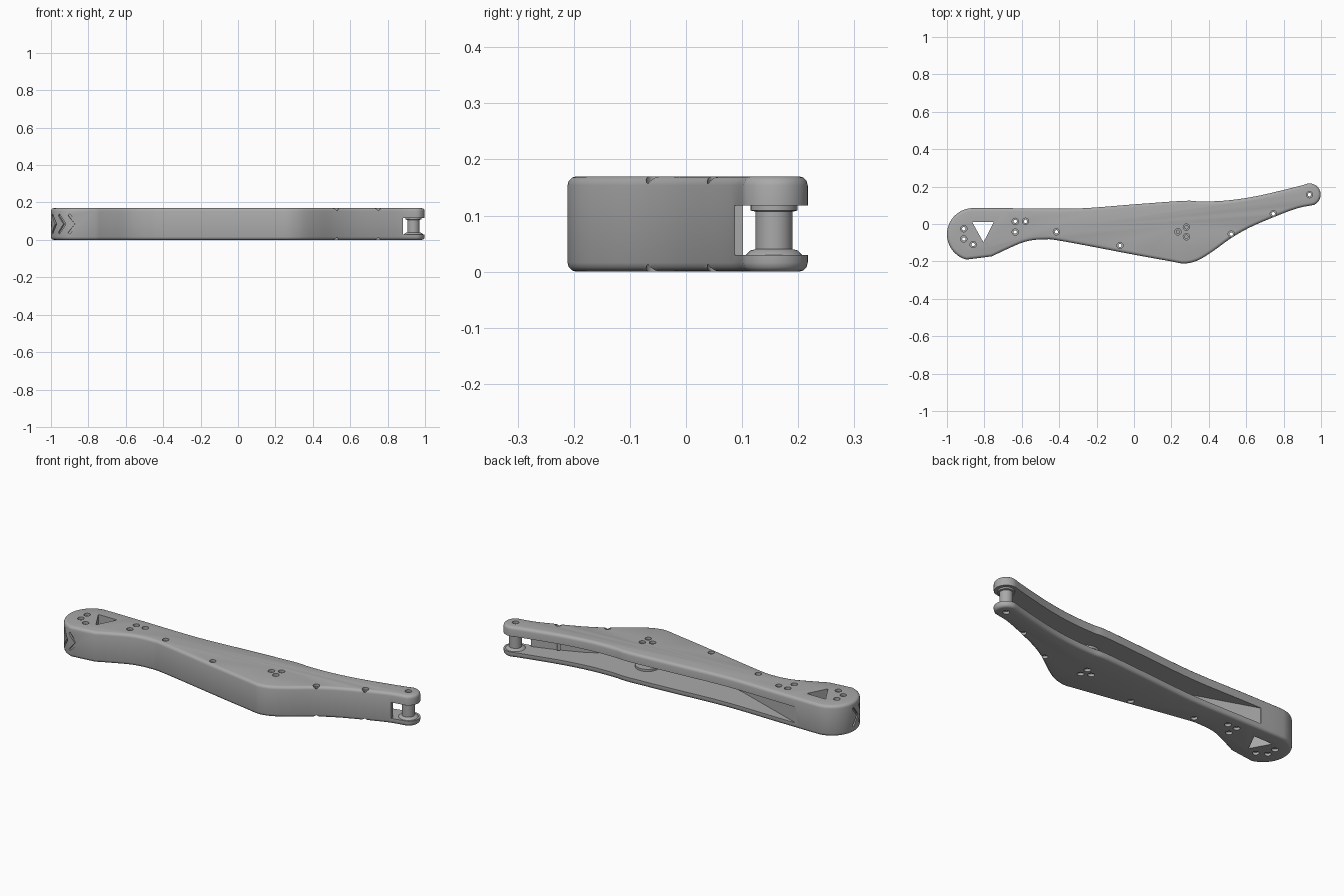
import bpy, bmesh, math
from mathutils import Matrix, Vector

cube = bpy.data.objects.get("Cube")
if cube:
    bpy.data.objects.remove(cube)

HEIGHT = 0.17
FLOOR, CEILING = 0.03, 0.118      # inner faces of the lower and upper plates
PIVOT = (0.938, 0.157)            # pin end
HUB = (-0.86, -0.055)             # rounded solid end
HUB_R = 0.14

grey = bpy.data.materials.new("satin grey")
grey.use_nodes = True
grey.diffuse_color = (0.4, 0.4, 0.4, 1)
grey.node_tree.nodes["Principled BSDF"].inputs["Base Color"].default_value = (0.4, 0.4, 0.4, 1)


def make_object(name, bm):
    bmesh.ops.recalc_face_normals(bm, faces=bm.faces)
    mesh = bpy.data.meshes.new(name)
    bm.to_mesh(mesh)
    bm.free()
    mesh.materials.append(grey)
    obj = bpy.data.objects.new(name, mesh)
    bpy.context.collection.objects.link(obj)
    return obj


def activate(obj):
    bpy.ops.object.select_all(action='DESELECT')
    obj.select_set(True)
    bpy.context.view_layer.objects.active = obj


def prism(name, points, z0, z1):
    bm = bmesh.new()
    face = bm.faces.new([bm.verts.new((x, y, z0)) for x, y in points])
    top = bmesh.ops.extrude_face_region(bm, geom=[face])["geom"]
    bmesh.ops.translate(bm, vec=(0, 0, z1 - z0),
                        verts=[v for v in top if isinstance(v, bmesh.types.BMVert)])
    return make_object(name, bm)


def lathe(name, centre, profile, segments=32):
    """Closed turned part from (radius, z) pairs, capped at both ends."""
    bm = bmesh.new()
    rings = []
    for r, z in profile:
        rings.append([bm.verts.new((centre[0] + r * math.cos(i * math.tau / segments),
                                    centre[1] + r * math.sin(i * math.tau / segments), z))
                      for i in range(segments)])
    for a, b in zip(rings, rings[1:]):
        for i in range(segments):
            j = (i + 1) % segments
            bm.faces.new((a[i], a[j], b[j], b[i]))
    bm.faces.new(rings[0])
    bm.faces.new(rings[-1])
    return make_object(name, bm)


def arc(centre, r, start, end, n):
    return [(centre[0] + r * math.cos(math.radians(start + (end - start) * i / n)),
             centre[1] + r * math.sin(math.radians(start + (end - start) * i / n)))
            for i in range(n + 1)]


def smooth_path(points, steps=5):
    """Open spline through the points."""
    pts = [Vector(p) for p in points]
    pts = [2 * pts[0] - pts[1]] + pts + [2 * pts[-1] - pts[-2]]
    out = []
    for a, b, c, d in zip(pts, pts[1:], pts[2:], pts[3:]):
        for k in range(steps):
            t = k / steps
            p = 0.5 * (2 * b + (c - a) * t + (2 * a - 5 * b + 4 * c - d) * t * t
                       + (3 * b - a - 3 * c + d) * t ** 3)
            out.append((p.x, p.y))
    return out + [tuple(pts[-2])]


def cut(target, cutter):
    cutter.hide_render = True
    activate(target)
    mod = target.modifiers.new("cut", 'BOOLEAN')
    mod.operation = 'DIFFERENCE'
    mod.solver = 'EXACT'
    mod.object = cutter
    bpy.ops.object.modifier_apply(modifier=mod.name)
    bpy.data.objects.remove(cutter)


def soften(obj):
    activate(obj)
    bpy.ops.object.shade_smooth_by_angle(angle=math.radians(35))


# Arm silhouette, clockwise from the hub
back_edge = [(-0.8, 0.085), (-0.6, 0.084), (-0.3, 0.083), (0, 0.105), (0.27, 0.124),
             (0.36, 0.12), (0.5, 0.126), (0.65, 0.148), (0.8, 0.182), (0.9, 0.207)]
front_edge = [(0.95, 0.1), (0.87, 0.083), (0.75, 0.038), (0.62, -0.018), (0.52, -0.075),
              (0.43, -0.14), (0.36, -0.185), (0.31, -0.205), (0.26, -0.211), (0.2, -0.2),
              (0, -0.164), (-0.38, -0.092), (-0.48, -0.082), (-0.58, -0.094),
              (-0.68, -0.135), (-0.76, -0.173)]
outline = (arc(HUB, HUB_R, 255, 95, 28) + smooth_path(back_edge)
           + arc(PIVOT, 0.06, 100, -65, 18) + smooth_path(front_edge))

arm = prism("arm_body", outline, 0, HEIGHT)
activate(arm)
bevel = arm.modifiers.new("round", 'BEVEL')
bevel.width = 0.016
bevel.segments = 3
bevel.limit_method = 'ANGLE'
bevel.angle_limit = math.radians(50)
bpy.ops.object.modifier_apply(modifier=bevel.name)

# Open pocket between the plates, leaving the front wall and solid hub
wall = [(-0.73, 0.082), (-0.3, -0.066), (-0.05, -0.132), (0.24, -0.188), (0.3, -0.185),
        (0.36, -0.16), (0.43, -0.115), (0.52, -0.052), (0.62, 0.005), (0.75, 0.058),
        (0.88, 0.102), (0.885, 0.04), (1.1, 0.04), (1.1, 0.4), (-0.73, 0.4)]
cut(arm, prism("pocket_cutter", wall, FLOOR, CEILING))

# Triangular window through the hub
cut(arm, prism("window_cutter", [(-0.865, 0.01), (-0.75, 0.01), (-0.805, -0.098)], -0.1, 0.3))

# Low bosses inside the plates under the central screw group, and the pin
for name, z0, z1 in (("lower_boss", FLOOR - 0.005, FLOOR + 0.012),
                     ("upper_boss", CEILING - 0.012, CEILING + 0.005)):
    soften(lathe(name, (0.265, -0.04), [(0.03, z0), (0.062, z0), (0.062, z1), (0.03, z1)]))

pin = lathe("pivot_pin", PIVOT, [(0.05, FLOOR - 0.004), (0.05, FLOOR), (0.042, 0.038),
                                 (0.033, 0.04), (0.033, 0.107), (0.042, 0.109),
                                 (0.042, CEILING + 0.004)])

# Counterbored screw holes, open right through
holes = [(-0.91, -0.025), (-0.91, -0.08), (-0.86, -0.11), (-0.635, 0.014), (-0.58, 0.014),
         (-0.635, -0.043), (-0.415, -0.042), (-0.075, -0.115), (0.235, -0.042),
         (0.28, -0.017), (0.28, -0.068), (0.52, -0.054), (0.745, 0.055), PIVOT]
DEPTH = 0.014
for spot in holes:
    profile = [(0.017, -0.02), (0.017, DEPTH), (0.009, DEPTH), (0.009, HEIGHT - DEPTH),
               (0.017, HEIGHT - DEPTH), (0.017, HEIGHT + 0.02)]
    cut(arm, lathe("hole_cutter", spot, profile, 20))
cut(pin, lathe("pin_bore_cutter", PIVOT, [(0.009, -0.02), (0.009, 0.2)], 20))

# Chevron grooves around the hub end
for tip in (190, 216, 242, 268):
    for side in (-1, 1):
        bm = bmesh.new()
        bmesh.ops.create_cube(bm, size=1)
        angle = math.radians(tip - 8)
        place = (Matrix.Translation((HUB[0], HUB[1], HEIGHT / 2 + side * 0.024))
                 @ Matrix.Rotation(angle, 4, 'Z') @ Matrix.Translation((HUB_R, 0, 0))
                 @ Matrix.Rotation(side * math.radians(38), 4, 'X')
                 @ Matrix.Diagonal((0.022, 0.012, 0.066, 1)))
        bmesh.ops.transform(bm, matrix=place, verts=bm.verts)
        cut(arm, make_object("groove_cutter", bm))

soften(arm)
soften(pin)
